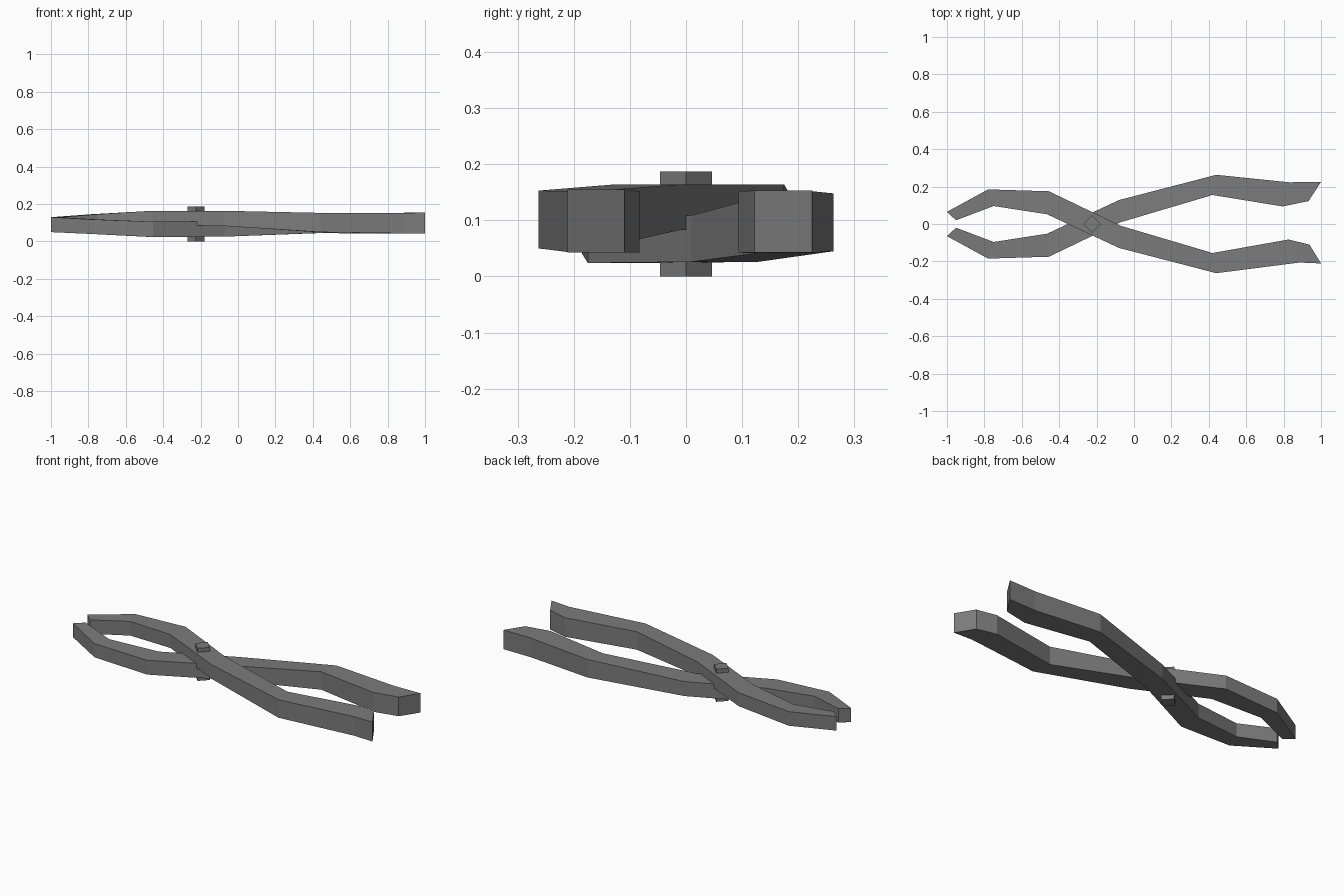
import bpy, bmesh, math

if "Cube" in bpy.data.objects:
    bpy.data.objects.remove(bpy.data.objects["Cube"])

steel = bpy.data.materials.new("dark_grey_steel")
steel.diffuse_color = (0.2, 0.2, 0.2, 1)
steel.use_nodes = True
steel.node_tree.nodes["Principled BSDF"].inputs["Base Color"].default_value = steel.diffuse_color


def finish(bm, name):
    bmesh.ops.recalc_face_normals(bm, faces=bm.faces)
    me = bpy.data.meshes.new(name)
    bm.to_mesh(me)
    bm.free()
    me.materials.append(steel)
    ob = bpy.data.objects.new(name, me)
    bpy.context.collection.objects.link(ob)
    return ob


def arm(name, side, stations, heights):
    """Loft a bar through box sections: (outer x, y, inner x, y) and (bottom, top)."""
    bm = bmesh.new()
    rings = []
    for (ax, ay, bx, by), (lo, hi) in zip(stations, heights):
        corners = [(ax, ay, lo), (bx, by, lo), (bx, by, hi), (ax, ay, hi)]
        rings.append([bm.verts.new((x, y * side, z)) for x, y, z in corners])
    for r, s in zip(rings, rings[1:]):
        for i in range(4):
            j = (i + 1) % 4
            bm.faces.new((r[i], r[j], s[j], s[i]))
    bm.faces.new(rings[0])
    bm.faces.new(rings[-1])
    return finish(bm, name)


# Shared plan of jaw, crossing and handle bend (the second arm mirrors it in y)
plan = [(-1, .065, -.952, .02), (-.78, .185, -.75, .096), (-.455, .175, -.465, .052),
        (-.07, -.01, -.08, -.128), (.42, -.155, .44, -.263)]

# Upper arm
arm("upper_arm", 1, plan + [(.826, -.083, .885, -.206), (.938, -.11, 1, -.211)],
    [(.05, .13), (.065, .146), (.087, .164), (.083, .164), (.05, .153), (.043, .152), (.043, .155)])

# Lower arm
arm("lower_arm", -1, plan + [(.794, -.094, .83, -.223), (.933, -.122, 1, -.225)],
    [(.05, .13), (.04, .118), (.024, .106), (.026, .109), (.045, .148), (.042, .152), (.043, .153)])

# Square pivot pin through the crossing
bm = bmesh.new()
bmesh.ops.create_cone(bm, cap_ends=True, segments=4, radius1=.046, radius2=.046, depth=.187)
for v in bm.verts:
    a = round(math.atan2(v.co.y, v.co.x) / (math.pi / 2)) * math.pi / 2
    v.co.x, v.co.y = .046 * math.cos(a), .046 * math.sin(a)
pin = finish(bm, "pivot_pin")
pin.location = (-.224, 0, .0935)
